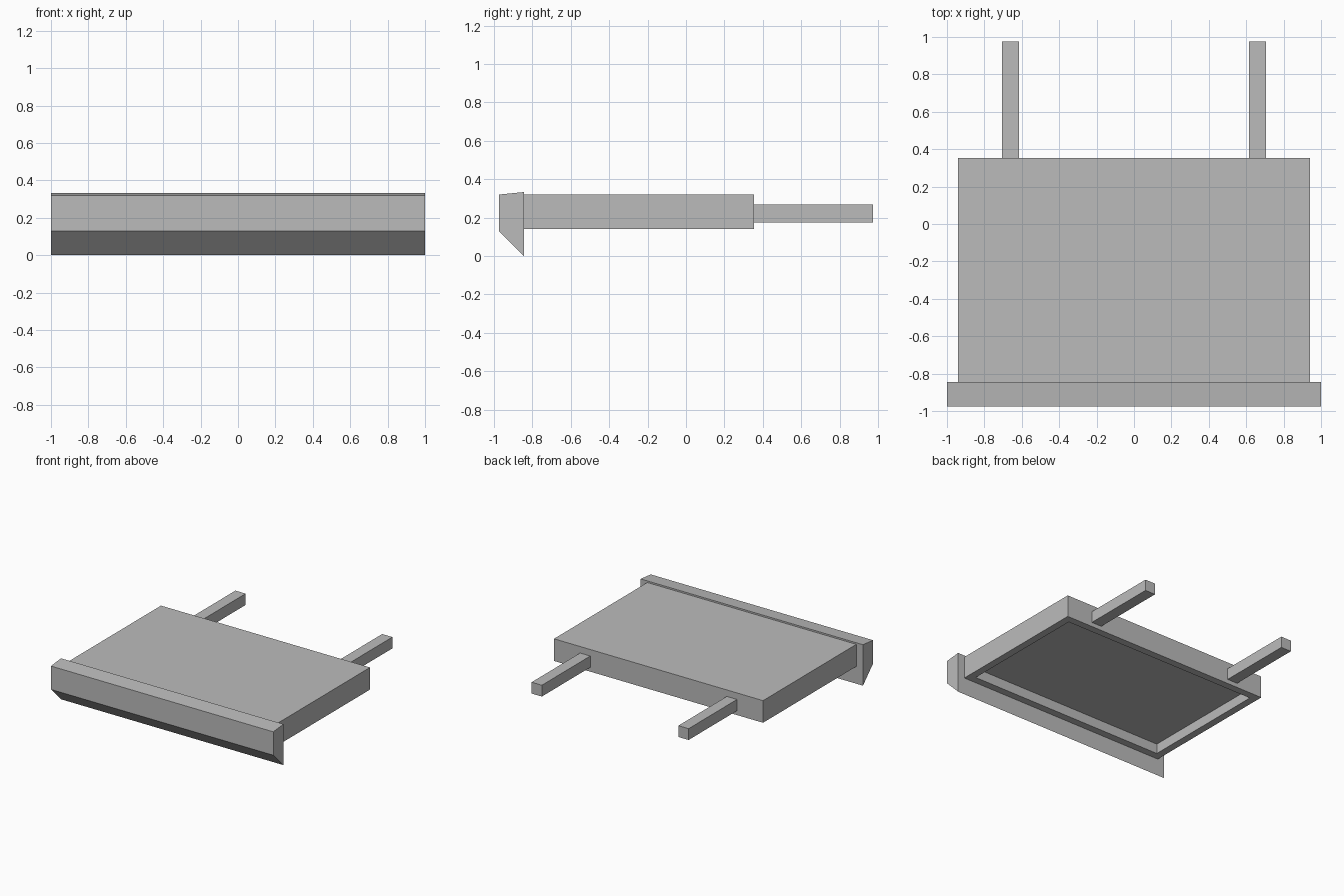
import bpy
import bmesh

cube = bpy.data.objects.get("Cube")
if cube:
    bpy.data.objects.remove(cube, do_unlink=True)

# Single plain grey
GREY = (0.5, 0.5, 0.5, 1.0)
grey = bpy.data.materials.new("plain grey")
grey.use_nodes = True
grey.diffuse_color = GREY
grey.node_tree.nodes["Principled BSDF"].inputs["Base Color"].default_value = GREY


def finish(name, bm):
    bmesh.ops.recalc_face_normals(bm, faces=bm.faces)
    mesh = bpy.data.meshes.new(name)
    bm.to_mesh(mesh)
    bm.free()
    mesh.materials.append(grey)
    obj = bpy.data.objects.new(name, mesh)
    bpy.context.scene.collection.objects.link(obj)
    return obj


def box(low, high):
    bm = bmesh.new()
    bmesh.ops.create_cube(bm, size=1)
    for v in bm.verts:
        v.co = [h if c > 0 else l for c, l, h in zip(v.co, low, high)]
    return bm


# Slab with a shallow recess in its underside
bm = box((-0.94, -0.845, 0.14), (0.94, 0.353, 0.32))
bm.normal_update()
under = min(bm.faces, key=lambda f: f.calc_center_median().z)
bmesh.ops.inset_region(bm, faces=[under], thickness=0.085)
walls = bmesh.ops.extrude_discrete_faces(bm, faces=[under])
for v in walls["faces"][0].verts:
    v.co.z += 0.08
finish("shelf_body", bm)

# Front lip: a side profile swept across the width
profile = [(-0.975, 0.13), (-0.845, 0.0), (-0.845, 0.333), (-0.975, 0.32)]
bm = bmesh.new()
face = bm.faces.new([bm.verts.new((-1, y, z)) for y, z in profile])
sweep = bmesh.ops.extrude_face_region(bm, geom=[face])
for v in sweep["geom"]:
    if isinstance(v, bmesh.types.BMVert):
        v.co.x = 1
finish("front_lip", bm)

# Pair of square rods at the back
for side, x in (("left", 0.66), ("right", -0.66)):
    bm = box((x - 0.046, 0.353, 0.175), (x + 0.046, 0.975, 0.267))
    finish(side + "_rear_rod", bm)
